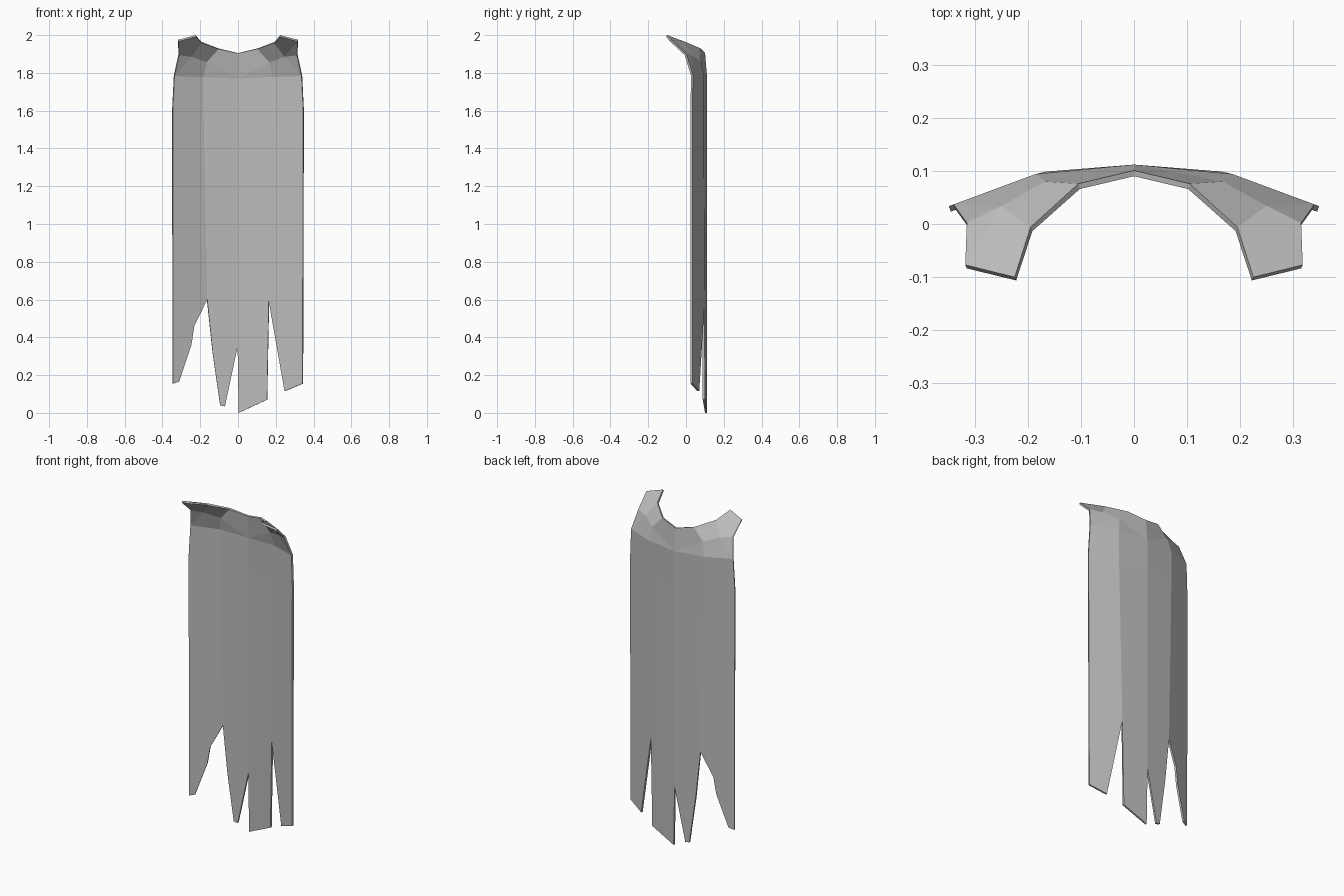
import bpy
import bmesh

cube = bpy.data.objects.get("Cube")
if cube:
    bpy.data.objects.remove(cube)

cloth = bpy.data.materials.new("grey cloth")
cloth.use_nodes = True
grey = (0.5, 0.5, 0.5, 1)
cloth.diffuse_color = grey
bsdf = next(n for n in cloth.node_tree.nodes if n.type == 'BSDF_PRINCIPLED')
bsdf.inputs["Base Color"].default_value = grey

bm = bmesh.new()


def face(points):
    bm.faces.new([bm.verts.new(p) for p in points])


def wrap(x, z):
    """Place a point of the hanging cloth on the bend around the back."""
    a = abs(x)
    y = 0.112 - 0.08 * a if a < 0.175 else 0.098 - 0.37 * (a - 0.175)
    return (x, y, z)


# Hanging panels: a straight band under the shoulders, then a torn strip
SPINE, SIDE, EDGE = 0, 0.185, 0.349
strips = [
    (-EDGE, -SIDE, [(-0.165, 0.6), (-0.235, 0.46), (-0.25, 0.36), (-0.315, 0.165), (-0.347, 0.155)]),
    (-SIDE, SPINE, [(-0.002, 0.35), (-0.07, 0.035), (-0.095, 0.04), (-0.135, 0.32), (-0.165, 0.6)]),
    (SPINE, SIDE, [(0.165, 0.59), (0.155, 0.07), (0.004, 0), (-0.002, 0.35)]),
    (SIDE, EDGE, [(0.345, 0.155), (0.25, 0.115), (0.165, 0.59)]),
]
top_z = {SPINE: 1.77, SIDE: 1.78, EDGE: 1.785}
for x0, x1, hem in strips:
    band = [wrap(x0, 1.6), wrap(x1, 1.6)]
    upper = [wrap(x * (0.974 if abs(x) == EDGE else 1), top_z[abs(x)]) for x in (x1, x0)]
    face(band + upper)
    face(band + [wrap(x, z) for x, z in hem])

# Shoulder yoke, folding forward to the two collar tabs
for s in (-1, 1):
    spine = wrap(0, 1.77)
    side = wrap(s * SIDE, 1.78)
    edge = wrap(s * EDGE * 0.974, 1.785)
    nape = (0, 0.101, 1.905)
    neck = (s * 0.105, 0.076, 1.93)
    collar = (s * 0.195, -0.006, 1.965)
    tab_in = (s * 0.225, -0.1, 2.0)
    tab_out = (s * 0.318, -0.077, 1.975)
    arm = (s * 0.315, 0.002, 1.9)
    blade = (s * 0.168, 0.08, 1.86)
    shoulder = (s * 0.25, 0.034, 1.89)
    for patch in ([spine, side, blade], [spine, blade, neck, nape],
                  [blade, shoulder, collar, neck], [collar, shoulder, tab_out, tab_in],
                  [shoulder, arm, tab_out], [side, edge, shoulder, blade],
                  [edge, arm, shoulder]):
        face(patch)

bmesh.ops.remove_doubles(bm, verts=bm.verts, dist=0.001)
bmesh.ops.recalc_face_normals(bm, faces=bm.faces)
if sum(f.normal.y * f.calc_area() for f in bm.faces) < 0:
    bmesh.ops.reverse_faces(bm, faces=bm.faces)

mesh = bpy.data.meshes.new("cape")
bm.to_mesh(mesh)
bm.free()
mesh.materials.append(cloth)
cape = bpy.data.objects.new("cape", mesh)
bpy.context.collection.objects.link(cape)

# Cloth thickness, towards the wearer
shell = cape.modifiers.new("thickness", 'SOLIDIFY')
shell.thickness = 0.011
shell.offset = -1
